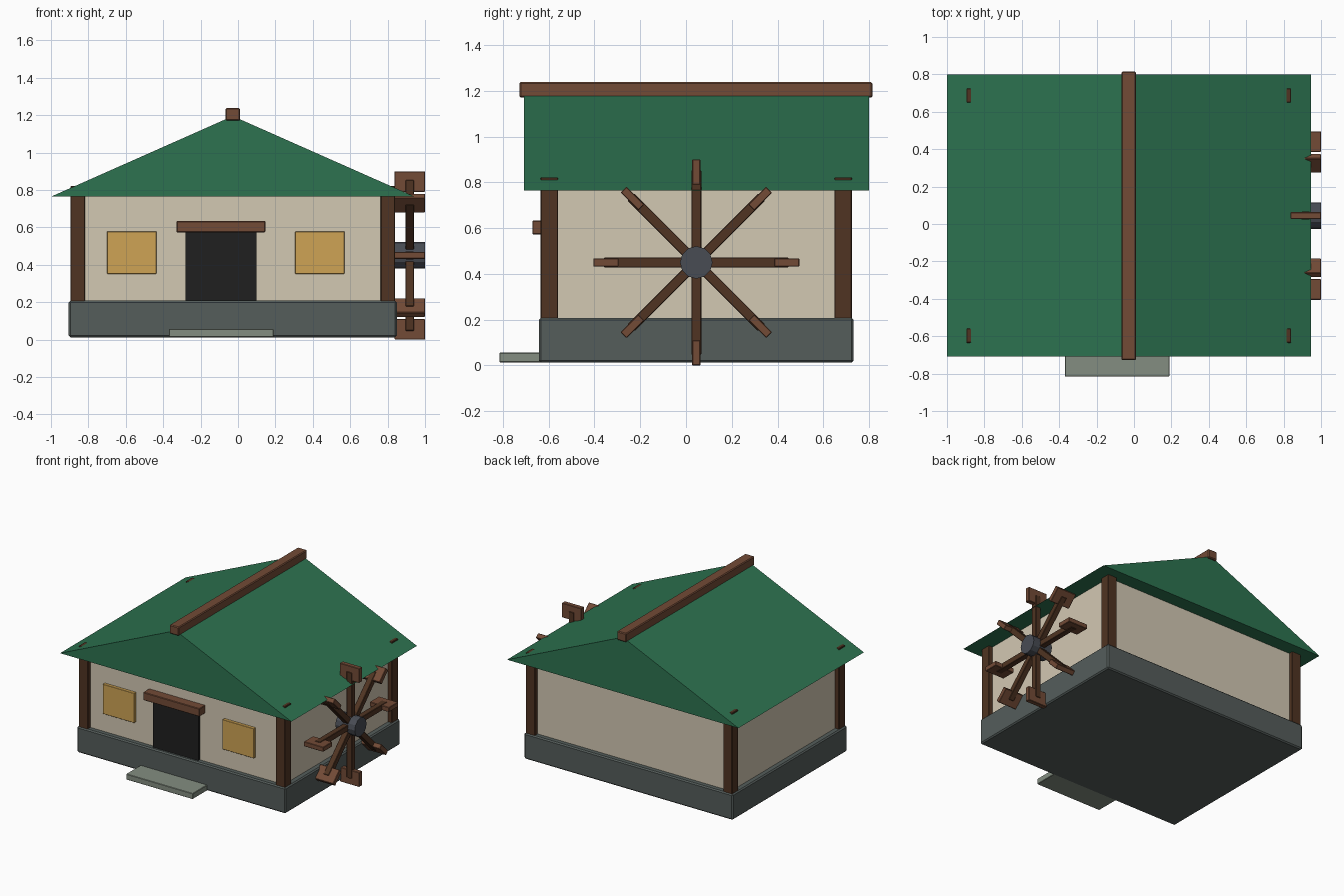
import bpy, bmesh
from math import pi
from mathutils import Matrix, Vector

cube = bpy.data.objects.get("Cube")
if cube:
    bpy.data.objects.remove(cube, do_unlink=True)


def material(name, r, g, b):
    m = bpy.data.materials.new(name)
    m.use_nodes = True
    m.diffuse_color = (r, g, b, 1)
    m.node_tree.nodes["Principled BSDF"].inputs["Base Color"].default_value = (r, g, b, 1)
    return m


PLASTER = material("cream plaster", 0.65, 0.58, 0.45)
ROOF = material("green roof", 0.026, 0.17, 0.08)
DARK_WOOD = material("dark wood", 0.08, 0.034, 0.016)
WOOD = material("warm wood", 0.17, 0.07, 0.037)
STONE = material("grey stone", 0.09, 0.11, 0.105)
PALE_STONE = material("pale stone", 0.23, 0.27, 0.22)
DOOR = material("black door", 0.014, 0.014, 0.014)
GLASS = material("amber glass", 0.62, 0.37, 0.09)
IRON = material("grey iron", 0.065, 0.072, 0.088)

CX, CY = -0.028, 0.045      # centre of the house
HUB = Vector((0.918, 0.045, 0.45))


def add(name, bm, mat, bevel=0):
    bmesh.ops.recalc_face_normals(bm, faces=bm.faces)
    mesh = bpy.data.meshes.new(name)
    bm.to_mesh(mesh)
    bm.free()
    mesh.materials.append(mat)
    ob = bpy.data.objects.new(name, mesh)
    bpy.context.collection.objects.link(ob)
    if bevel:
        mod = ob.modifiers.new("edges", "BEVEL")
        mod.width = bevel
        mod.segments = 1
    return ob


def box(name, xs, ys, zs, mat, bevel=0.0):
    """Box given by its lower and upper limits on each axis."""
    bm = bmesh.new()
    bmesh.ops.create_cube(bm, size=1)
    for v in bm.verts:
        v.co = [s[0] if c < 0 else s[1] for c, s in zip(v.co, (xs, ys, zs))]
    return add(name, bm, mat, bevel)


# Base and walls
box("foundation", (-0.905, 0.849), (-0.643, 0.733), (0.012, 0.208), STONE, 0.009)
box("front_step", (-0.37, 0.19), (-0.815, -0.6), (0.013, 0.056), PALE_STONE, 0.003)
box("walls", (-0.863, 0.807), (-0.602, 0.692), (0.2, 0.77), PLASTER)

# Corner posts, just showing through the roof
for side, sx in (("right", -1), ("left", 1)):
    for end, sy in (("front", -1), ("back", 1)):
        x, y = CX + sx * 0.829, CY + sy * 0.642
        box(f"{end}_{side}_post", (x - 0.038, x + 0.038), (y - 0.038, y + 0.038),
            (0.2, 0.821), DARK_WOOD, 0.003)

# Front openings
box("door", (-0.281, 0.1), (-0.62, -0.59), (0.205, 0.58), DOOR)
box("door_lintel", (-0.328, 0.146), (-0.672, -0.59), (0.573, 0.634), WOOD, 0.004)
for side, x in (("right", -0.568), ("left", 0.438)):
    box(f"{side}_window", (x - 0.132, x + 0.132), (-0.625, -0.59),
        (0.352, 0.578), GLASS, 0.002)

# Closed gable roof: a triangle swept from front to back
bm = bmesh.new()
profile = [(-1, 0.764), (0.945, 0.764), (CX, 1.195)]
gable = bm.faces.new([bm.verts.new((x, -0.708, z)) for x, z in profile])
swept = bmesh.ops.extrude_face_region(bm, geom=[gable], use_keep_orig=True)
bmesh.ops.translate(bm, vec=(0, 1.507, 0),
                    verts=[g for g in swept["geom"] if isinstance(g, bmesh.types.BMVert)])
add("roof", bm, ROOF)
box("ridge_beam", (CX - 0.039, CX + 0.039), (-0.728, 0.815), (1.171, 1.238), WOOD, 0.006)

# Water wheel
bm = bmesh.new()
bmesh.ops.create_cone(bm, cap_ends=True, segments=12, radius1=0.071, radius2=0.071,
                      depth=0.163, matrix=Matrix.Rotation(pi / 2, 4, "Y"))
add("wheel_hub", bm, IRON).location = HUB

for i in range(8):
    turn = Matrix.Translation(HUB) @ Matrix.Rotation(i * pi / 4, 4, "X")
    if i < 4:
        spoke = box(f"wheel_spoke_{i + 1}", (-0.022, 0.022), (-0.022, 0.022),
                    (-0.403, 0.403), DARK_WOOD, 0.003)
        spoke.matrix_world = turn
    paddle = box(f"wheel_paddle_{i + 1}", (-0.081, 0.082), (-0.018, 0.018),
                 (0.34, 0.45), WOOD, 0.003)
    paddle.matrix_world = turn
